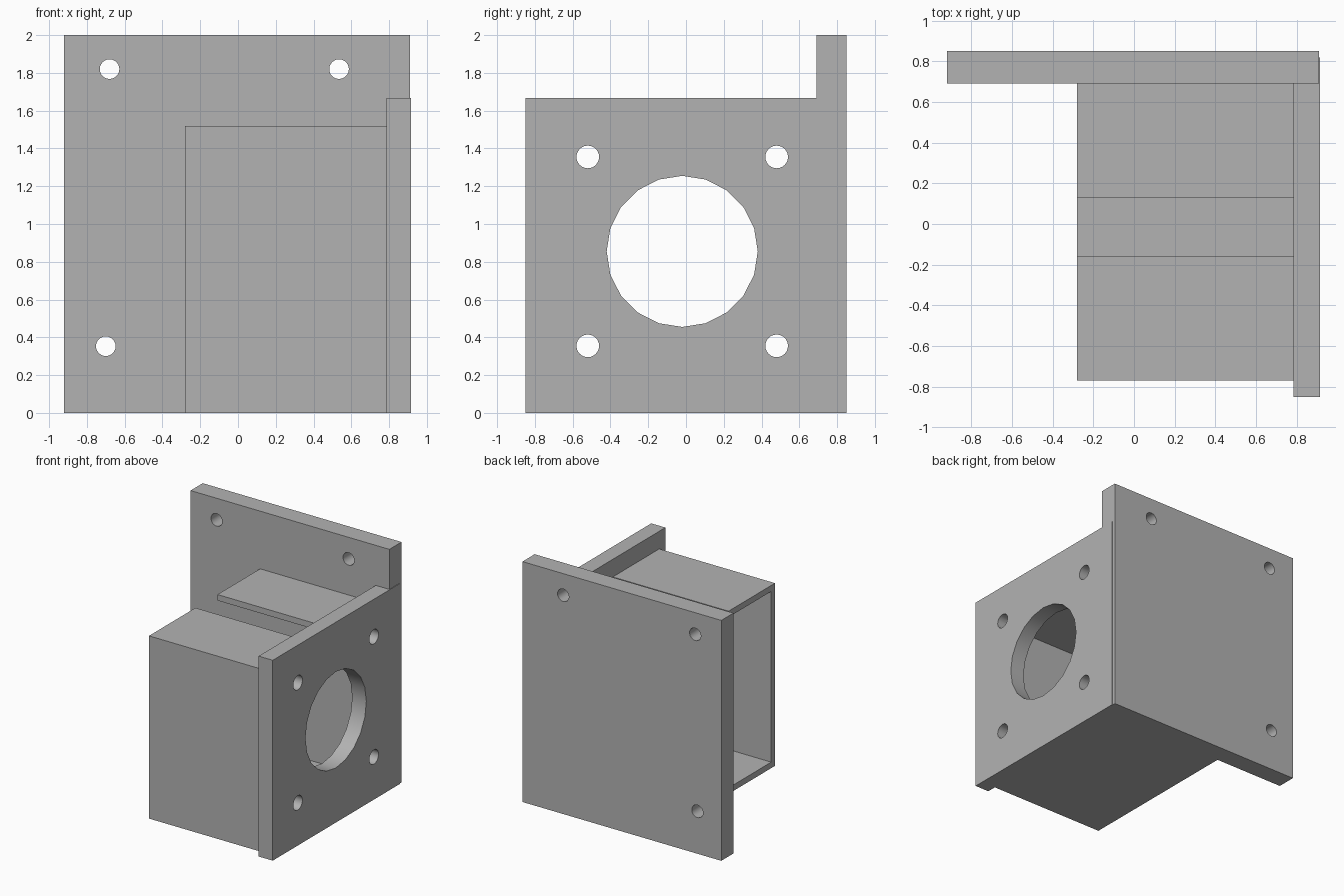
import bpy
import bmesh
import math
from mathutils import Matrix

cube = bpy.data.objects.get("Cube")
if cube:
    bpy.data.objects.remove(cube, do_unlink=True)

grey = bpy.data.materials.new("plain grey")
grey.use_nodes = True
grey.diffuse_color = (0.45, 0.45, 0.45, 1)
grey.node_tree.nodes["Principled BSDF"].inputs["Base Color"].default_value = grey.diffuse_color


def make_object(name, bm):
    bmesh.ops.recalc_face_normals(bm, faces=bm.faces)
    mesh = bpy.data.meshes.new(name)
    bm.to_mesh(mesh)
    bm.free()
    mesh.materials.append(grey)
    obj = bpy.data.objects.new(name, mesh)
    bpy.context.collection.objects.link(obj)
    return obj


def extrude_x(name, profile, x0, x1):
    """Extrude a closed (y, z) outline along x."""
    bm = bmesh.new()
    face = bm.faces.new([bm.verts.new((x0, y, z)) for y, z in profile])
    moved = bmesh.ops.extrude_face_region(bm, geom=[face])["geom"]
    verts = [v for v in moved if isinstance(v, bmesh.types.BMVert)]
    bmesh.ops.translate(bm, vec=(x1 - x0, 0, 0), verts=verts)
    if face.is_valid and len([f for f in bm.faces if len(f.verts) == len(profile)]) < 2:
        bm.faces.new([v for v in face.verts])
    return make_object(name, bm)


def block(name, x, y, z):
    """Box spanning the given (low, high) ranges."""
    bm = bmesh.new()
    bmesh.ops.create_cube(bm, size=1)
    for v in bm.verts:
        v.co = [r[0] if c < 0 else r[1] for c, r in zip(v.co, (x, y, z))]
    return make_object(name, bm)


def drill(obj, axis, centre, radius, sides):
    """Cut a round hole through a plate along one axis."""
    bm = bmesh.new()
    turn = Matrix.Rotation(math.pi / 2, 4, "Y" if axis == "X" else "X")
    bmesh.ops.create_cone(bm, cap_ends=True, segments=sides, radius1=radius,
                          radius2=radius, depth=0.5,
                          matrix=Matrix.Translation(centre) @ turn)
    cutter = make_object("hole_cutter", bm)
    cutter.hide_render = True
    mod = obj.modifiers.new("hole", "BOOLEAN")
    mod.operation = "DIFFERENCE"
    mod.solver = "EXACT"
    mod.object = cutter
    bpy.context.view_layer.objects.active = obj
    bpy.ops.object.modifier_apply(modifier=mod.name)
    bpy.data.objects.remove(cutter, do_unlink=True)


# Back mounting plate with three screw holes
back_plate = block("back_plate", (-0.92, 0.91), (0.69, 0.85), (0, 2))
for x, z in ((-0.68, 1.82), (0.535, 1.82), (-0.7, 0.353)):
    drill(back_plate, "Y", (x, 0.77, z), 0.052, 24)

# Side plate with a large bore and four bolt holes around it
side_plate = block("side_plate", (0.785, 0.915), (-0.85, 0.82), (0, 1.667))
bore_y, bore_z = -0.02, 0.855
drill(side_plate, "X", (0.85, bore_y, bore_z), 0.4, 20)
for dy in (-0.5, 0.5):
    for dz in (-0.5, 0.5):
        drill(side_plate, "X", (0.85, bore_y + dy, bore_z + dz), 0.06, 24)

# Open-ended housing: floor, front wall and front lid in one strip
wall, front, back, top = 0.05, -0.77, 0.69, 1.52
housing_x = (-0.28, 0.785)
extrude_x("housing_shell", [
    (back, 0), (front, 0), (front, top), (-0.16, top), (-0.16, top - wall),
    (front + wall, top - wall), (front + wall, wall), (back, wall)], *housing_x)

# Rear lid on the far side of the slot
block("rear_lid", housing_x, (0.13, back), (top - wall, top))

# Smooth hole walls, sharp plate edges
for plate in (back_plate, side_plate):
    bpy.ops.object.select_all(action="DESELECT")
    plate.select_set(True)
    bpy.context.view_layer.objects.active = plate
    bpy.ops.object.shade_smooth_by_angle(angle=math.radians(30))
